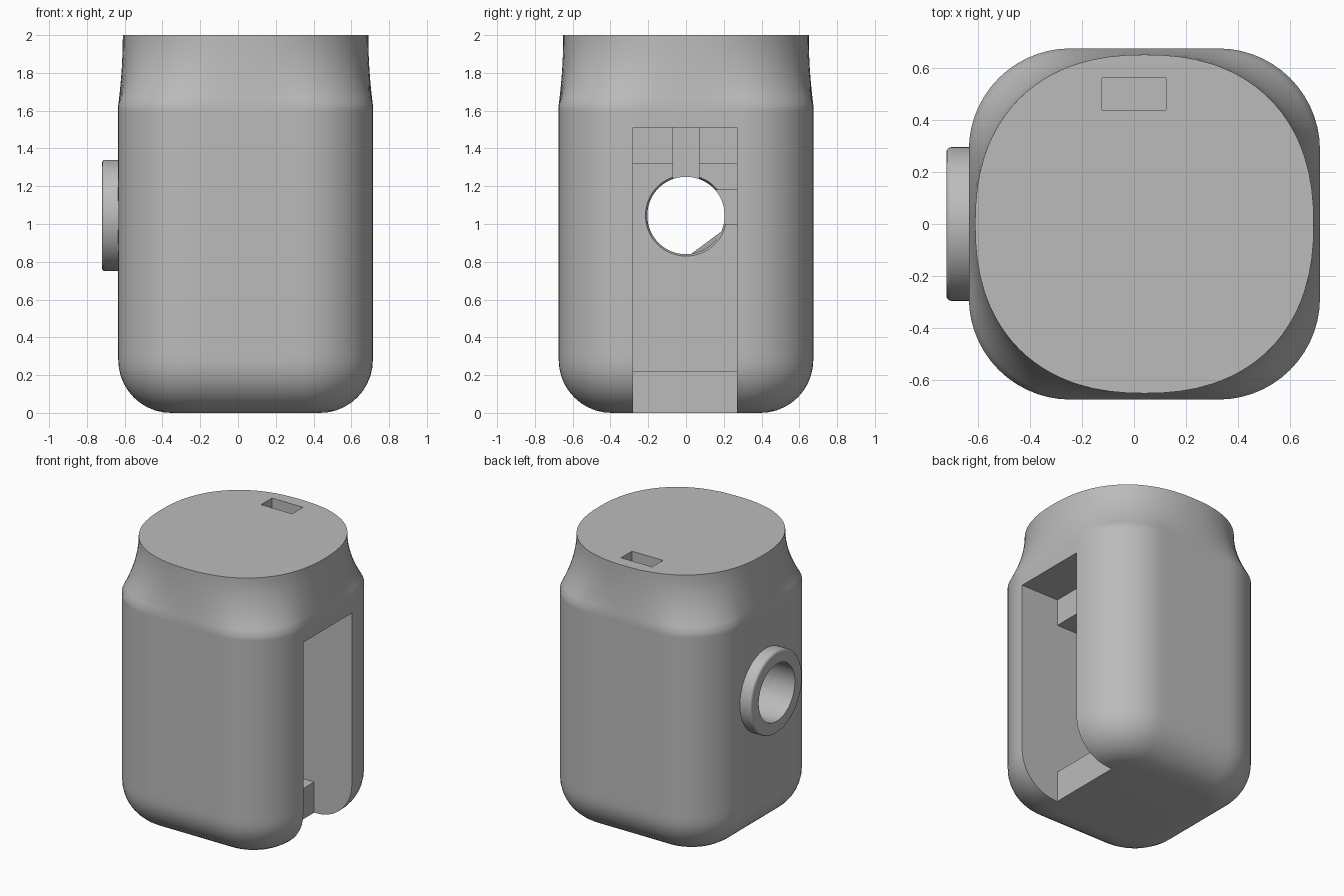
import bpy, bmesh, math
from mathutils import Matrix

cube = bpy.data.objects.get("Cube")
if cube:
    bpy.data.objects.remove(cube, do_unlink=True)

CX, HALF, CORNER, FILLET = 0.04, 0.674, 0.39, 0.28
SHOULDER, TOP = 1.63, 2.0
HOLE_Z, HOLE_R = 1.045, 0.205
OPEN_X, INNER_X = 0.415, -0.45      # step in the slot, back wall of the cavity

grey = bpy.data.materials.new("light grey")
grey.use_nodes = True
color = (0.5, 0.5, 0.5, 1)
grey.diffuse_color = color
grey.node_tree.nodes["Principled BSDF"].inputs["Base Color"].default_value = color


def make_object(name, bm):
    bmesh.ops.recalc_face_normals(bm, faces=bm.faces)
    mesh = bpy.data.meshes.new(name)
    bm.to_mesh(mesh)
    bm.free()
    mesh.materials.append(grey)
    obj = bpy.data.objects.new(name, mesh)
    bpy.context.collection.objects.link(obj)
    return obj


def box(name, lo, hi):
    bm = bmesh.new()
    bmesh.ops.create_cube(bm, size=1)
    for v in bm.verts:
        v.co = [(a + b) / 2 + c * (b - a) for a, b, c in zip(lo, hi, v.co)]
    return make_object(name, bm)


def rod(name, x0, x1, r0, r1, bevel=0):
    """Cylinder or cone along x at the height of the hole."""
    bm = bmesh.new()
    place = Matrix.Translation(((x0 + x1) / 2, 0, HOLE_Z)) @ Matrix.Rotation(math.pi / 2, 4, "Y")
    bmesh.ops.create_cone(bm, cap_ends=True, segments=64, radius1=r0, radius2=r1,
                          depth=x1 - x0, matrix=place)
    if bevel:
        rim = [e for e in bm.edges if all(v.co.x < x0 + 0.001 for v in e.verts)]
        bmesh.ops.bevel(bm, geom=rim, offset=bevel, segments=3, profile=0.5, affect="EDGES")
    return make_object(name, bm)


def cut(obj, cutter):
    mod = obj.modifiers.new(cutter.name, "BOOLEAN")
    mod.operation, mod.solver, mod.object = "DIFFERENCE", "EXACT", cutter
    bpy.context.view_layer.objects.active = obj
    bpy.ops.object.modifier_apply(modifier=mod.name)


def outline(inset):
    """Rounded square, with extra points along the straight sides."""
    r, c = CORNER - inset, HALF - CORNER
    pts = []
    for q in range(4):
        turn = Matrix.Rotation(q * math.pi / 2, 2)
        side = [(c + r, -c + 2 * c * i / 8) for i in range(8)]
        arc = [(c + r * math.cos(a), c + r * math.sin(a))
               for a in (math.pi / 2 * i / 14 for i in range(14))]
        for p in side + arc:
            pts.append((turn[0][0] * p[0] + turn[0][1] * p[1],
                        turn[1][0] * p[0] + turn[1][1] * p[1]))
    return pts


def top_outline(base, power=2.3, radius=0.65):
    pts = []
    for x, y in base:
        k = radius / (abs(x) ** power + abs(y) ** power) ** (1 / power)
        pts.append((x * k, y * k))
    return pts


# Body: filleted base, straight sides, shoulder easing into a rounder top
layers = []
for i in range(11):
    a = math.pi / 2 * i / 10
    layers.append((FILLET * (1 - math.cos(a)), outline(FILLET * (1 - math.sin(a)))))
base = outline(0)
layers += [(0.32, base), (SHOULDER - 0.03, base), (SHOULDER, base)]
round_top = top_outline(base)
for i in range(1, 11):
    t = i / 10
    k = 1 - (1 - t) ** 2
    ring = [(a[0] + (b[0] - a[0]) * k, a[1] + (b[1] - a[1]) * k) for a, b in zip(base, round_top)]
    layers.append((SHOULDER + (TOP - SHOULDER) * t, ring))

bm = bmesh.new()
rings = [[bm.verts.new((x + CX, y, z)) for x, y in pts] for z, pts in layers]
for low, high in zip(rings, rings[1:]):
    for i in range(len(low)):
        j = (i + 1) % len(low)
        bm.faces.new((low[i], low[j], high[j], high[i]))
bm.faces.new(rings[0][::-1])
bm.faces.new(rings[-1])
body = make_object("body", bm)

# Raised collar around the side hole
collar = rod("collar", -0.72, -0.55, 0.295, 0.295, 0.018)

# Slot, inner cavity, channels and socket
bore = rod("bore_cutter", -0.9, -0.2, HOLE_R, HOLE_R)
cutters = [
    box("slot_cutter", (OPEN_X, -0.28, -0.1), (0.9, 0.27, 1.51)),
    box("cavity_cutter", (INNER_X, -0.28, 0.22), (OPEN_X + 0.1, 0.27, 1.32)),
    box("upper_channel_cutter", (INNER_X - 0.08, -0.07, 1.1), (OPEN_X + 0.1, 0.07, 1.51)),
    box("side_channel_cutter", (INNER_X - 0.08, 0.1, 1.0), (INNER_X + 0.1, 0.27, 1.18)),
    box("socket_cutter", (-0.123, 0.437, 1.75), (0.123, 0.56, 2.2)),
    rod("hole_chamfer_cutter", INNER_X - 0.02, INNER_X + 0.02, HOLE_R, HOLE_R + 0.02),
]
for cutter in cutters + [bore]:
    cut(body, cutter)
cut(collar, bore)
for cutter in cutters + [bore]:
    bpy.data.objects.remove(cutter, do_unlink=True)

# Smooth shading with crisp edges
for obj in (body, collar):
    bpy.ops.object.select_all(action="DESELECT")
    obj.select_set(True)
    bpy.context.view_layer.objects.active = obj
    bpy.ops.object.shade_smooth_by_angle(angle=math.radians(35))
